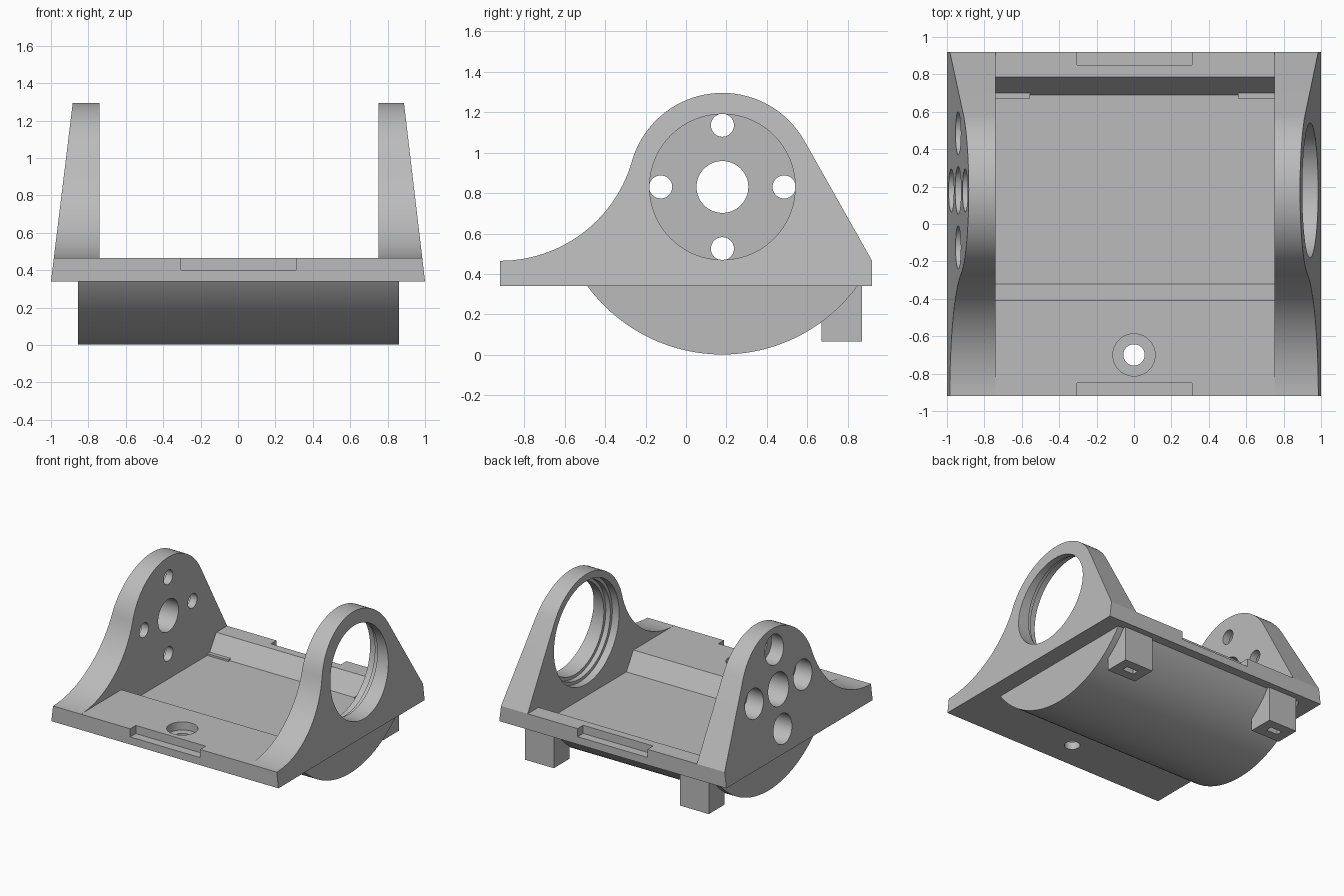
import bpy, bmesh
from math import sin, cos, pi, sqrt, atan2, acos, radians
from mathutils import Matrix

if "Cube" in bpy.data.objects:
    bpy.data.objects.remove(bpy.data.objects["Cube"])

grey = bpy.data.materials.new("plain_grey")
grey.use_nodes = True
grey.diffuse_color = (0.5, 0.5, 0.5, 1)
grey.node_tree.nodes["Principled BSDF"].inputs["Base Color"].default_value = (0.5, 0.5, 0.5, 1)

# Main dimensions
AY, AZ = 0.18, 0.83            # pivot axis shared by arms and belly
BOTTOM, DECK, FLOOR = 0.34, 0.465, 0.325
HALF_Y = 0.92
INNER_L, INNER_R = -0.74, 0.75
ARM_R = 0.465


def finish(bm, name):
    bmesh.ops.recalc_face_normals(bm, faces=bm.faces)
    mesh = bpy.data.meshes.new(name)
    bm.to_mesh(mesh)
    bm.free()
    mesh.materials.append(grey)
    obj = bpy.data.objects.new(name, mesh)
    bpy.context.collection.objects.link(obj)
    return obj


def prism(name, outline, x0, x1, lean0=0, lean1=0):
    """Extrude a (y, z) outline along x; ends may lean with height."""
    bm = bmesh.new()
    a = [bm.verts.new((x0 + lean0 * (z - BOTTOM), y, z)) for y, z in outline]
    b = [bm.verts.new((x1 + lean1 * (z - BOTTOM), y, z)) for y, z in outline]
    bm.faces.new(a)
    bm.faces.new(b)
    for i in range(len(a)):
        j = (i + 1) % len(a)
        bm.faces.new((a[i], a[j], b[j], b[i]))
    return finish(bm, name)


def box(name, x, y, z):
    return prism(name, [(y[0], z[0]), (y[1], z[0]), (y[1], z[1]), (y[0], z[1])], *x)


def arc(cy, cz, r, start, end, n):
    return [(cy + r * cos(start + (end - start) * i / n),
             cz + r * sin(start + (end - start) * i / n)) for i in range(n + 1)]


def drill_x(y, z, r, x0, x1, n=64):
    return prism("drill", arc(y, z, r, 0, 2 * pi, n)[:-1], x0, x1)


def drill_z(x, y, r, z0, z1):
    bm = bmesh.new()
    bmesh.ops.create_cone(bm, cap_ends=True, segments=48, radius1=r, radius2=r,
                          depth=z1 - z0, matrix=Matrix.Translation((x, y, (z0 + z1) / 2)))
    return finish(bm, "drill")


def combine(target, tool, operation="DIFFERENCE"):
    """Apply a boolean and remove the tool."""
    mod = target.modifiers.new("bool", "BOOLEAN")
    mod.operation, mod.object, mod.solver = operation, tool, "EXACT"
    deps = bpy.context.evaluated_depsgraph_get()
    mesh = bpy.data.meshes.new_from_object(target.evaluated_get(deps))
    target.modifiers.clear()
    target.data = mesh
    bpy.data.objects.remove(tool)


# Side outline: base, concave front sweep, round head, straight rear slope
reach = AY + HALF_Y
drop = AZ - DECK
sweep = (reach ** 2 + drop ** 2 - ARM_R ** 2) / (2 * (ARM_R + drop))
meet = atan2(DECK + sweep - AZ, -reach)
rear = atan2(-drop, HALF_Y - AY) + acos(ARM_R / sqrt((HALF_Y - AY) ** 2 + drop ** 2))
outline = [(-HALF_Y, BOTTOM)]
outline += arc(-HALF_Y, DECK + sweep, sweep, -pi / 2, meet - pi, 28)
outline += arc(AY, AZ, ARM_R, meet, rear, 36)[1:]
outline += [(HALF_Y, DECK), (HALF_Y, BOTTOM)]
body = prism("cradle_body", outline, -1, 1, 0.122, -0.118)

# Rounded belly under the base
half = acos((AZ - 0.40) / 0.83)
belly = prism("belly", arc(AY, AZ, 0.828, -pi / 2 - half, -pi / 2 + half, 72), -0.855, 0.86)
combine(body, belly, "UNION")

# Open space between the arms, with the sloped tray sunk into the deck
space = [(-1, DECK), (-0.41, DECK), (-0.32, FLOOR), (0.69, FLOOR), (0.785, DECK),
         (1, DECK), (1, 2), (-1, 2)]
combine(body, prism("space", space, INNER_L, INNER_R))

# Edge notches front and back
for side in (-1, 1):
    ys = sorted((side * 0.85, side * 1.1))
    combine(body, box("notch", (-0.305, 0.31), ys, (0.40, 0.6)))

# Countersunk deck hole
combine(body, drill_z(0, -0.7, 0.057, 0.2, 0.6))
combine(body, drill_z(0, -0.7, 0.113, 0.40, 0.6))

# Stepped bearing opening in the left arm
for radius, end in ((0.36, 1.2), (0.385, 0.85), (0.41, 0.81)):
    combine(body, drill_x(AY, AZ, radius, 0.6, end, 96))

# Shaft hole and four counterbored bolt holes in the right arm
combine(body, drill_x(AY, AZ, 0.128, -1.2, -0.6))
for k in range(4):
    y, z = AY + 0.305 * cos(k * pi / 2), AZ + 0.305 * sin(k * pi / 2)
    combine(body, drill_x(y, z, 0.057, -1.2, -0.6, 40))
    combine(body, drill_x(y, z, 0.115, -1.2, -0.80, 48))

# Rear lugs with a small slot underneath
lugs = []
for side, label in ((1, "left"), (-1, "right")):
    xs = sorted((side * 0.555, side * 0.81))
    lug = box("rear_lug_" + label, xs, (0.67, 0.87), (0.065, BOTTOM))
    mid = side * 0.683
    combine(lug, box("slot", (mid - 0.05, mid + 0.05), (0.745, 0.795), (0, 0.2)))
    lugs.append(lug)

# Smooth the curved faces, keep hard edges
bpy.ops.object.select_all(action="DESELECT")
for obj in [body] + lugs:
    obj.select_set(True)
bpy.context.view_layer.objects.active = body
bpy.ops.object.shade_smooth_by_angle(angle=radians(25))
